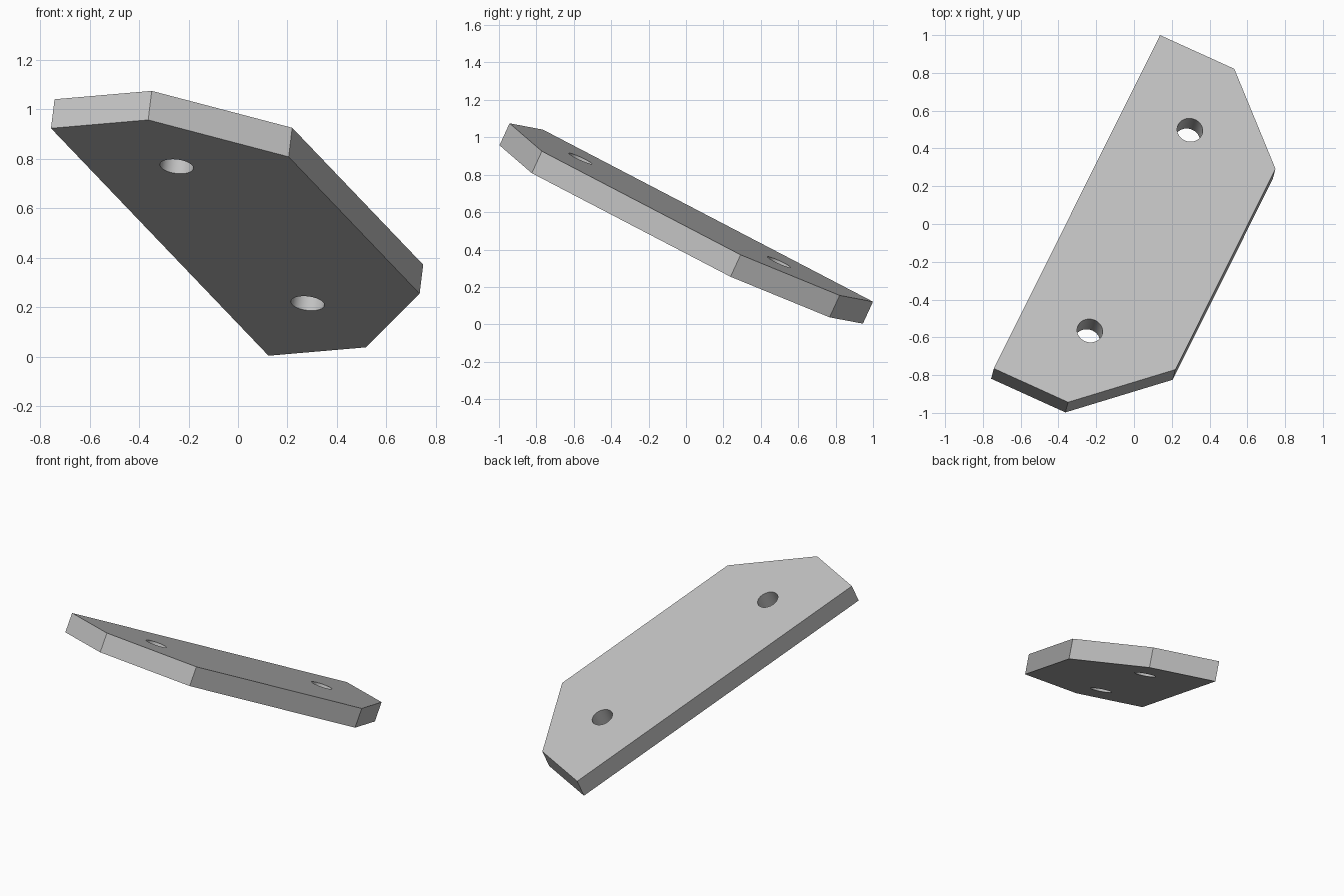
import bpy
import bmesh
import math
from mathutils import Matrix, Vector

cube = bpy.data.objects.get("Cube")
if cube:
    bpy.data.objects.remove(cube, do_unlink=True)

LENGTH, WIDTH, THICK = 2.176, 0.866, 0.13
CHAMFER = 0.433
HOLE_X, HOLE_RADIUS = 0.367, 0.068

# Plain grey finish
grey = bpy.data.materials.new("grey")
grey.use_nodes = True
colour = (0.53, 0.53, 0.53, 1)
grey.diffuse_color = colour
grey.node_tree.nodes["Principled BSDF"].inputs["Base Color"].default_value = colour

# Tilted frame: long axis, end-edge axis and plate normal
along = Vector((0.88, 1.765, -0.92)).normalized()
normal = Vector((0.39, -0.18, 0.035)).cross(along).normalized()
across = along.cross(normal)
frame = Matrix((across, along, normal)).transposed().to_4x4()
frame.translation = (-0.742, -0.765, 1.041)


def add_object(name, bm):
    bmesh.ops.recalc_face_normals(bm, faces=bm.faces)
    mesh = bpy.data.meshes.new(name)
    bm.to_mesh(mesh)
    bm.free()
    mesh.materials.append(grey)
    obj = bpy.data.objects.new(name, mesh)
    bpy.context.collection.objects.link(obj)
    obj.matrix_world = frame
    return obj


# Plate with two cut corners on one long side
outline = [(0, 0), (WIDTH - CHAMFER, 0), (WIDTH, CHAMFER),
           (WIDTH, LENGTH - CHAMFER), (WIDTH - CHAMFER, LENGTH), (0, LENGTH)]
bm = bmesh.new()
face = bm.faces.new([bm.verts.new((x, y, 0)) for x, y in outline])
extruded = bmesh.ops.extrude_face_region(bm, geom=[face])["geom"]
bmesh.ops.translate(bm, vec=(0, 0, -THICK),
                    verts=[v for v in extruded if isinstance(v, bmesh.types.BMVert)])
plate = add_object("chamfered_plate", bm)

# Bolt holes through both ends
bm = bmesh.new()
for y in (CHAMFER, LENGTH - CHAMFER):
    bmesh.ops.create_cone(bm, cap_ends=True, segments=48, radius1=HOLE_RADIUS,
                          radius2=HOLE_RADIUS, depth=THICK * 3,
                          matrix=Matrix.Translation((HOLE_X, y, -THICK / 2)))
cutter = add_object("hole_cutter", bm)
cutter.hide_render = True

holes = plate.modifiers.new("bolt_holes", "BOOLEAN")
holes.operation = "DIFFERENCE"
holes.solver = "EXACT"
holes.object = cutter
bpy.context.view_layer.update()
bpy.ops.object.select_all(action="DESELECT")
bpy.context.view_layer.objects.active = plate
plate.select_set(True)
bpy.ops.object.modifier_apply(modifier=holes.name)
bpy.data.objects.remove(cutter, do_unlink=True)

# Smooth hole walls, crisp plate edges
bpy.ops.object.shade_smooth_by_angle(angle=math.radians(30))
